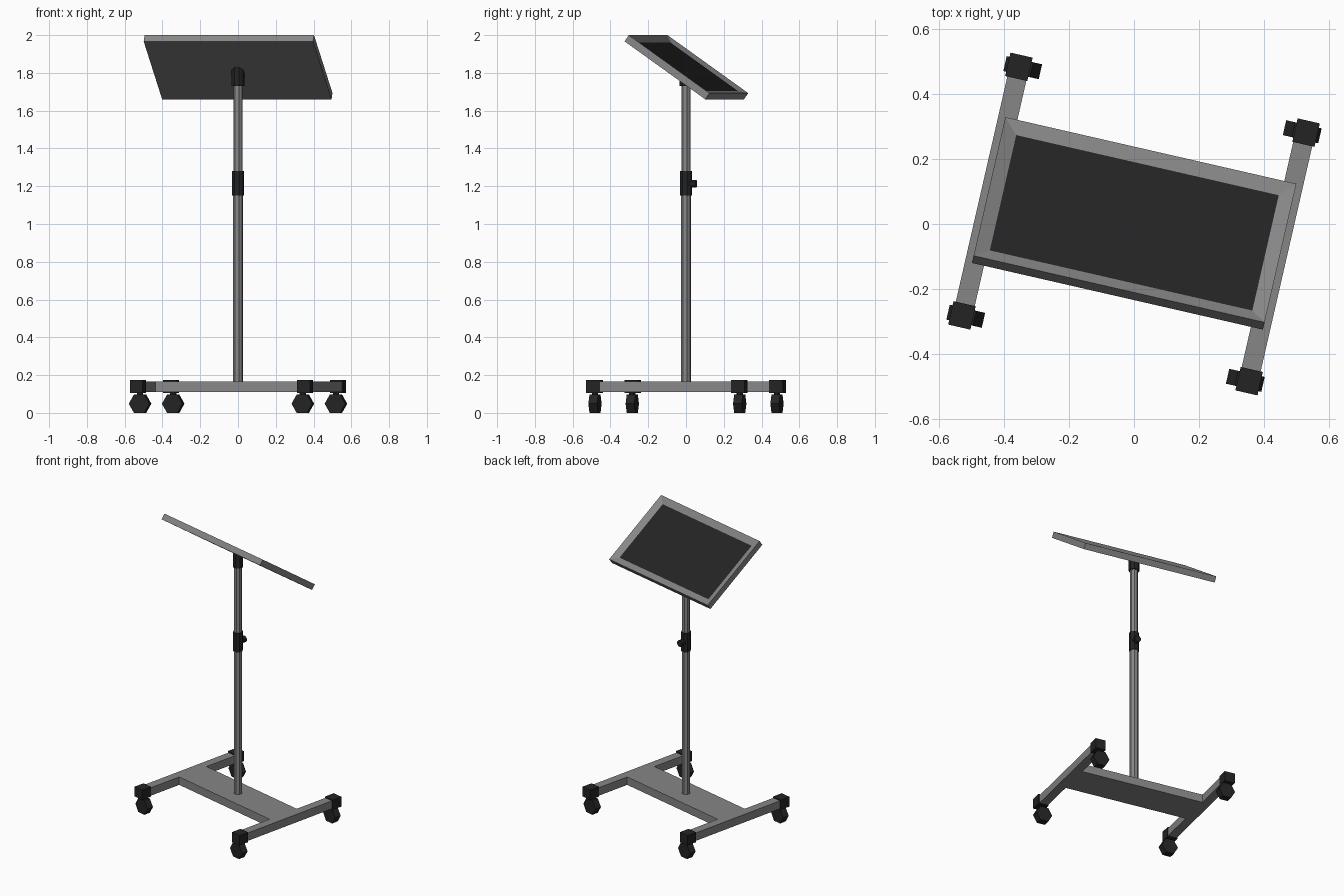
import bpy, bmesh, math
from mathutils import Matrix, Vector

if "Cube" in bpy.data.objects:
    bpy.data.objects.remove(bpy.data.objects["Cube"])

TURN = Matrix.Rotation(math.radians(-12.9), 4, 'Z')   # whole stand is turned
TILT = math.radians(-35)                              # slope of the tray


def material(name, v):
    m = bpy.data.materials.new(name)
    m.diffuse_color = (v, v, v, 1)
    m.use_nodes = True
    m.node_tree.nodes["Principled BSDF"].inputs["Base Color"].default_value = m.diffuse_color
    return m


GREY = material("grey_metal", 0.24)
BLACK = material("black_plastic", 0.017)


def finish(bm, name, *mats):
    bmesh.ops.recalc_face_normals(bm, faces=bm.faces)
    me = bpy.data.meshes.new(name)
    bm.to_mesh(me)
    bm.free()
    for m in mats:
        me.materials.append(m)
    ob = bpy.data.objects.new(name, me)
    ob.matrix_world = TURN
    bpy.context.collection.objects.link(ob)
    return ob


def extrude(name, pts, depth, mat):
    """Extrude a closed 3D outline along a vector."""
    bm = bmesh.new()
    f = bm.faces.new([bm.verts.new(p) for p in pts])
    new = bmesh.ops.extrude_face_region(bm, geom=[f], use_keep_orig=True)["geom"]
    bmesh.ops.translate(bm, vec=depth, verts=[g for g in new if isinstance(g, bmesh.types.BMVert)])
    return finish(bm, name, mat)


def ring(n, r, c, axis, phase=0.0):
    out = []
    for i in range(n):
        a = phase + 2 * math.pi * i / n
        u, v = r * math.cos(a), r * math.sin(a)
        out.append(Vector(c) + (Vector((u, v, 0)) if axis == 'Z' else Vector((u, 0, v))))
    return out


def tube(name, r, z0, z1, mat, n=8, x=0, y=0):
    return extrude(name, ring(n, r, (x, y, z0), 'Z', math.pi / n), (0, 0, z1 - z0), mat)


# H-shaped base plate with two side legs, one outline
quarter = [(0.422, 0.115), (0.422, 0.392), (0.482, 0.392)]
right = quarter + [(x, -y) for x, y in reversed(quarter)]
outline = right + [(-x, -y) for x, y in right]
extrude("base_frame", [(x, y, 0.11) for x, y in outline], (0, 0, 0.055), GREY)

# castors: end cap, stem and hexagonal wheel at each leg end
for sx in (-1, 1):
    for sy in (-1, 1):
        tag = ("left" if sx < 0 else "right") + ("_front" if sy < 0 else "_back")
        x, y = sx * 0.454, sy * 0.393
        cap = [(x + a * 0.035, y + b * 0.037, 0.105) for a, b in ((-1, -1), (1, -1), (1, 1), (-1, 1))]
        extrude("castor_cap_" + tag, cap, (0, 0, 0.068), BLACK)
        wx = x - sx * 0.012
        tube("castor_stem_" + tag, 0.017, 0.08, 0.11, BLACK, 6, wx, y)
        extrude("castor_wheel_" + tag, ring(6, 0.056, (wx, y - 0.0235, 0.0485), 'Y'), (0, 0.047, 0), BLACK)

# telescopic pole with clamp collar and knob
tube("lower_pole", 0.027, 0.16, 1.16, GREY)
tube("upper_pole", 0.0255, 1.27, 1.74, GREY)
tube("clamp_collar", 0.032, 1.15, 1.28, BLACK)
extrude("clamp_knob", ring(8, 0.022, (0, 0.02, 1.213), 'Y', math.pi / 8), (0, 0.036, 0), BLACK)

# tray mount, its top cut to the tray slope
mount = tube("tray_mount", 0.034, 1.73, 1.8, BLACK)
for v in mount.data.vertices:
    if v.co.z > 1.79:
        v.co.z = 1.815 + math.tan(TILT) * v.co.y

# tray: tilted slab with a sloping rim and sunken black mat
bm = bmesh.new()
bmesh.ops.create_cube(bm, size=1, matrix=Matrix.Diagonal((0.92, 0.535, 0.04, 1)))
top = max(bm.faces, key=lambda f: f.calc_center_median().z)
bmesh.ops.inset_region(bm, faces=[top], thickness=0.045, use_even_offset=True)
bmesh.ops.translate(bm, vec=(0, 0, -0.017), verts=top.verts)
top.material_index = 1
bmesh.ops.transform(bm, verts=bm.verts,
                    matrix=Matrix.Translation((0, 0.002, 1.83)) @ Matrix.Rotation(TILT, 4, 'X'))
finish(bm, "tray", GREY, BLACK)
